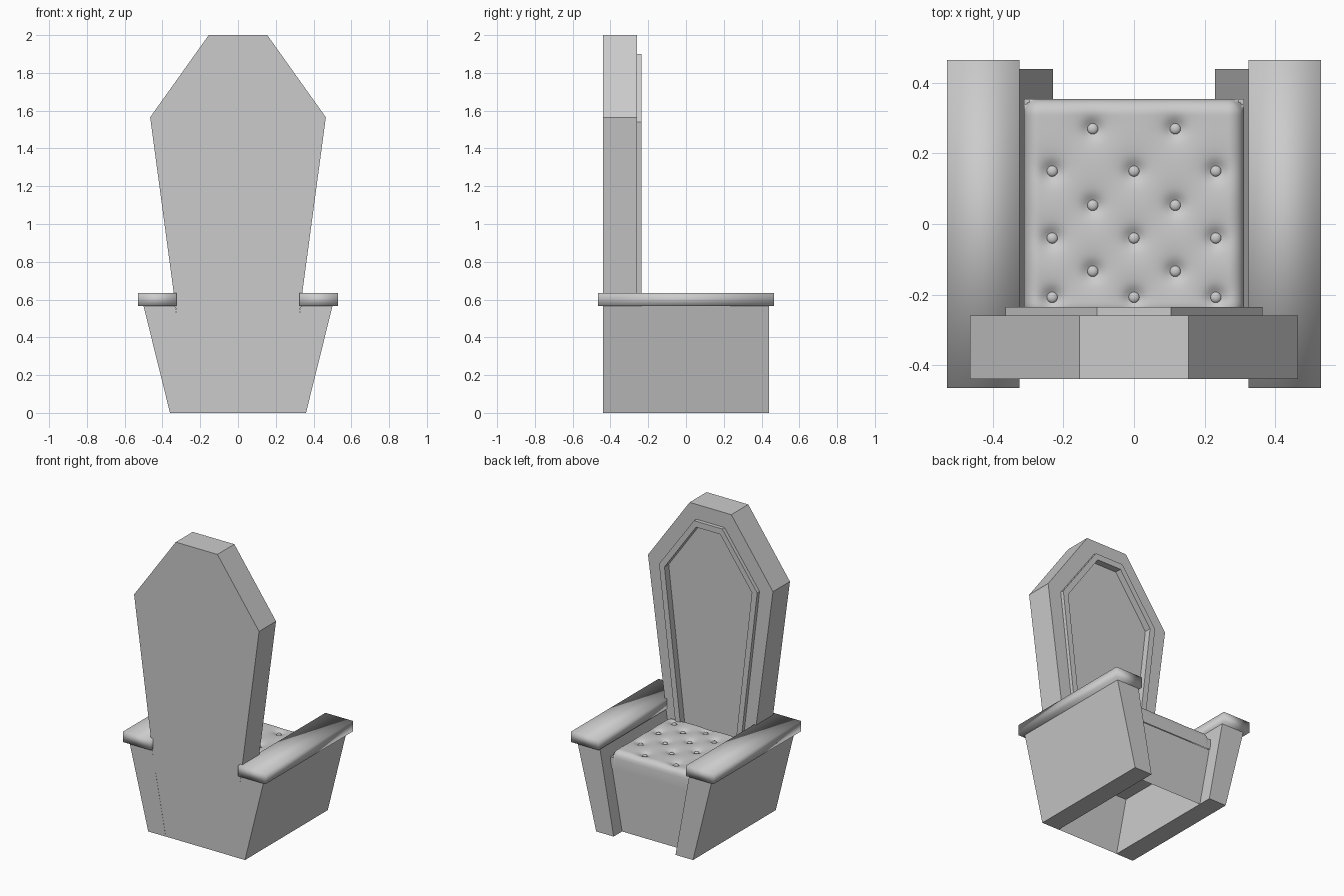
import bpy, bmesh, math

if "Cube" in bpy.data.objects:
    bpy.data.objects.remove(bpy.data.objects["Cube"])


def finish(name, bm, smooth=None):
    bmesh.ops.recalc_face_normals(bm, faces=bm.faces)
    me = bpy.data.meshes.new(name)
    bm.to_mesh(me)
    bm.free()
    ob = bpy.data.objects.new(name, me)
    bpy.context.collection.objects.link(ob)
    if smooth is not None:
        bpy.ops.object.select_all(action='DESELECT')
        ob.select_set(True)
        bpy.context.view_layer.objects.active = ob
        bpy.ops.object.shade_smooth_by_angle(angle=math.radians(smooth))
    return ob


def loft(name, rings, cap_start=True, cap_end=True, smooth=None):
    """Join rings of points with quads and cap the ends."""
    bm = bmesh.new()
    vs = [[bm.verts.new(p) for p in ring] for ring in rings]
    n = len(rings[0])
    for a, b in zip(vs, vs[1:]):
        for i in range(n):
            j = (i + 1) % n
            bm.faces.new((a[i], a[j], b[j], b[i]))
    if cap_start:
        bm.faces.new(vs[0])
    if cap_end:
        bm.faces.new(vs[-1])
    return finish(name, bm, smooth)


def mirror_x(ob):
    ob.modifiers.new("mirror", 'MIRROR').use_axis[0] = True


def coffin(y, top, shoulder, foot):
    half = [foot, shoulder, top]
    pts = half + [(-x, z) for x, z in reversed(half)]
    return [(x, y, z) for x, z in pts]


# Backrest: six-sided slab with a raised frame and a recessed panel
outer = ((0.155, 2.0), (0.465, 1.565), (0.31, 0.41))
frame = ((0.105, 1.90), (0.365, 1.54), (0.235, 0.43))
inner = ((0.09, 1.86), (0.325, 1.53), (0.20, 0.45))
loft("backrest", [coffin(-0.44, *outer), coffin(-0.26, *outer),
                  coffin(-0.26, *frame), coffin(-0.235, *frame),
                  coffin(-0.235, *inner), coffin(-0.28, *inner)])

# Leaning side panels
section = [(0.23, 0), (0.36, 0), (0.50, 0.565), (0.333, 0.565)]
mirror_x(loft("side_panel", [[(x, y, z) for x, z in section] for y in (-0.44, 0.44)]))

# Armrests: soft-shaded slabs
slab = [(0.325, 0.565), (0.53, 0.565), (0.53, 0.635), (0.325, 0.635)]
mirror_x(loft("armrest", [[(x, y, z) for x, z in slab] for y in (-0.465, 0.465)], smooth=180))


# Seat base: tapered shell, open underneath
def rect(w, z):
    return [(-w, -0.439, z), (w, -0.439, z), (w, 0.35, z), (-w, 0.35, z)]


loft("seat_base", [rect(0.24, 0), rect(0.31, 0.41)], cap_start=False)

# Button positions: alternating rows of two and three
buttons = []
for i, y in enumerate((0.27, 0.15, 0.053, -0.04, -0.134, -0.208)):
    buttons += [(x, y) for x in ((-0.117, 0.117) if i % 2 == 0 else (-0.232, 0, 0.232))]

# Tufted cushion
HALF, Y0, Y1, TOP, R, N = 0.312, -0.27, 0.355, 0.527, 0.045, 80


def cushion_z(x, y):
    dx = max(0, R - (HALF - abs(x)))
    dy = max(0, R - min(Y1 - y, y - Y0))
    h = min(R, math.hypot(dx, dy))
    z = TOP - R + math.sqrt(R * R - h * h)
    for bx, by in buttons:
        d2 = (x - bx) ** 2 + (y - by) ** 2
        z -= 0.016 * math.exp(-d2 / 0.0006) + 0.009 * math.exp(-d2 / 0.003)
    return max(z, 0.46)


bm = bmesh.new()
bmesh.ops.create_grid(bm, x_segments=N, y_segments=N, size=1)
for v in bm.verts:
    # Sine spacing packs rows near the rounded edges
    u, w = (0.6 * c + 0.4 * math.sin(c * math.pi / 2) for c in v.co[:2])
    x, y = u * HALF, (Y0 + Y1) / 2 + w * (Y1 - Y0) / 2
    v.co = (x, y, cushion_z(x, y))
rim = [e for e in bm.edges if e.is_boundary]
new = bmesh.ops.extrude_edge_only(bm, edges=rim)["geom"]
for v in new:
    if isinstance(v, bmesh.types.BMVert):
        v.co.z = 0.41
finish("cushion", bm, smooth=60)

# Cushion buttons
bm = bmesh.new()
for x, y in buttons:
    s = bmesh.ops.create_uvsphere(bm, u_segments=16, v_segments=8, radius=0.016)["verts"]
    for v in s:
        v.co.z *= 0.6
        v.co.x += x
        v.co.y += y
        v.co.z += cushion_z(x, y) + 0.004
finish("cushion_buttons", bm, smooth=60)
